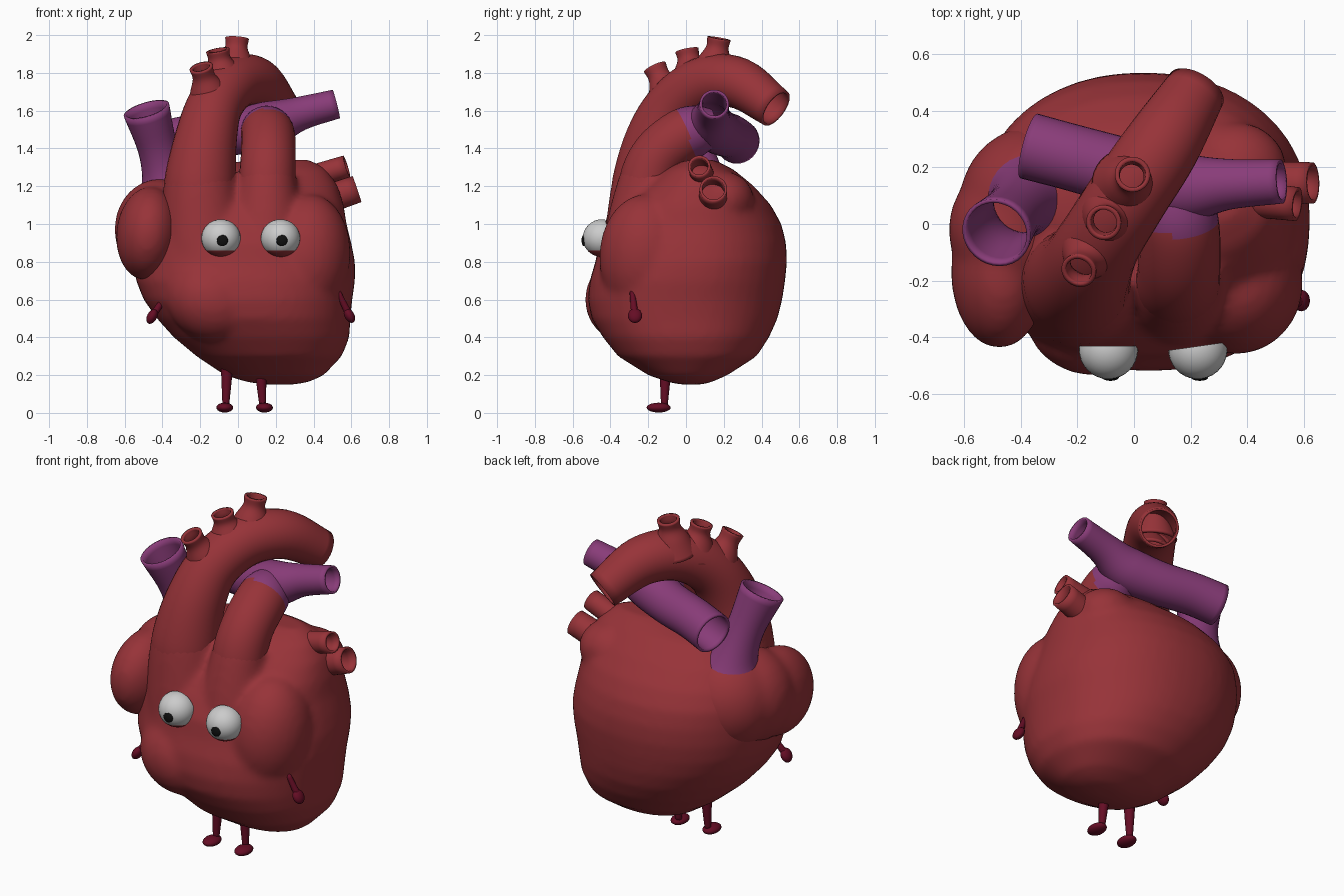
import bpy, bmesh
from math import sin, cos, pi, copysign
from mathutils import Vector, Matrix

if "Cube" in bpy.data.objects:
    bpy.data.objects.remove(bpy.data.objects["Cube"])


def material(name, rgb):
    m = bpy.data.materials.new(name)
    m.diffuse_color = (*rgb, 1)
    m.use_nodes = True
    m.node_tree.nodes["Principled BSDF"].inputs["Base Color"].default_value = m.diffuse_color
    return m


RED = material("red", (0.31, 0.033, 0.04))
PURPLE = material("purple", (0.25, 0.045, 0.19))
DARK = material("dark_red", (0.13, 0.004, 0.018))
WHITE = material("white", (0.8, 0.8, 0.8))
BLACK = material("black", (0.005, 0.005, 0.005))


def finish(name, bm, *mats):
    me = bpy.data.meshes.new(name)
    for f in bm.faces:
        f.smooth = True
    bm.to_mesh(me)
    bm.free()
    for m in mats:
        me.materials.append(m)
    ob = bpy.data.objects.new(name, me)
    bpy.context.collection.objects.link(ob)
    return ob


def bridge(bm, rings, caps):
    n = len(rings[0])
    for a, b in zip(rings, rings[1:]):
        for i in range(n):
            j = (i + 1) % n
            bm.faces.new((a[i], a[j], b[j], b[i]))
    if caps:
        bm.faces.new(rings[0][::-1])
        bm.faces.new(rings[-1])


def spline(pts, steps=6):
    """Smooth curve through points, each (x, y, z, radius)."""
    p = [Vector(q) for q in pts]
    p = [2 * p[0] - p[1]] + p + [2 * p[-1] - p[-2]]
    out = []
    for a, b, c, d in zip(p, p[1:], p[2:], p[3:]):
        for k in range(steps):
            t = k / steps
            out.append(0.5 * (2 * b + (c - a) * t + (2 * a - 5 * b + 4 * c - d) * t * t
                              + (3 * b - a - 3 * c + d) * t ** 3))
    return out + [p[-2]]


def add_tube(bm, pts, caps, sides=32):
    path = spline(pts)
    pos = [q.to_3d() for q in path]
    n = Vector((0.31, 0.9, 0.2))
    rings = []
    for i, c in enumerate(pos):
        t = (pos[min(i + 1, len(pos) - 1)] - pos[max(i - 1, 0)]).normalized()
        n = (n - t * n.dot(t)).normalized()
        b = t.cross(n)
        rings.append([bm.verts.new(c + path[i][3] * (cos(a) * n + sin(a) * b))
                      for a in (2 * pi * k / sides for k in range(sides))])
    bridge(bm, rings, caps)


def vessel(name, mat, pts, wall=0.014):
    bm = bmesh.new()
    add_tube(bm, pts, False)
    ob = finish(name, bm, mat)
    if wall:
        s = ob.modifiers.new("wall", "SOLIDIFY")
        s.thickness, s.offset = wall, -1
    bpy.context.view_layer.objects.active = ob
    ob.select_set(True)
    bpy.ops.object.shade_smooth_by_angle(angle=0.8)
    ob.select_set(False)
    return ob


def add_ball(bm, centre, radii, turn=0.0, axis="Y", seg=32):
    m = Matrix.Translation(centre) @ Matrix.Rotation(turn, 4, axis) @ Matrix.Diagonal((*radii, 1))
    bmesh.ops.create_uvsphere(bm, u_segments=seg, v_segments=seg // 2, radius=1, matrix=m)


def fuse(ob, voxel, rounds):
    r = ob.modifiers.new("fuse", "REMESH")
    r.mode, r.voxel_size, r.use_smooth_shade = "VOXEL", voxel, True
    s = ob.modifiers.new("soften", "SMOOTH")
    s.factor, s.iterations = 0.5, rounds


# Heart muscle: lofted sections (z, left, right, front, back)
SECTIONS = [
    (0.15, 0.14, 0.30, -0.03, 0.09), (0.165, 0.04, 0.38, -0.1, 0.14),
    (0.2, -0.07, 0.455, -0.2, 0.22),
    (0.3, -0.22, 0.55, -0.36, 0.375), (0.4, -0.34, 0.59, -0.44, 0.44),
    (0.5, -0.43, 0.595, -0.50, 0.485), (0.6, -0.50, 0.605, -0.52, 0.51),
    (0.7, -0.54, 0.62, -0.51, 0.525), (0.8, -0.55, 0.62, -0.48, 0.535),
    (0.9, -0.55, 0.6, -0.46, 0.53), (1.0, -0.54, 0.575, -0.41, 0.505),
    (1.1, -0.5, 0.56, -0.34, 0.45), (1.2, -0.42, 0.53, -0.23, 0.36),
    (1.29, -0.28, 0.47, -0.12, 0.25), (1.34, 0.08, 0.38, 0.0, 0.15)]
bm = bmesh.new()
rings = []
for z, l, r, f, b in SECTIONS:
    ring = []
    for k in range(48):
        c, s = cos(2 * pi * k / 48), sin(2 * pi * k / 48)
        e = 0.93 if s > 0 else 0.87
        ring.append(bm.verts.new(((l + r) / 2 + (r - l) / 2 * copysign(abs(c) ** e, c),
                                  (f + b) / 2 + (b - f) / 2 * copysign(abs(s) ** e, s), z)))
    rings.append(ring)
bridge(bm, rings, True)
# Bulges of the right ventricle, left auricle and left atrium
add_ball(bm, (-0.14, -0.32, 0.6), (0.25, 0.215, 0.22), 0.5)
add_ball(bm, (0.36, -0.21, 0.82), (0.235, 0.25, 0.34), 0.1)
add_ball(bm, (0.36, 0.19, 1.13), (0.18, 0.17, 0.15))
# Flared roots of the two great arteries
add_tube(bm, [(-0.17, -0.2, 0.75, 0.25), (-0.19, -0.2, 1.0, 0.225),
              (-0.2, -0.2, 1.2, 0.195), (-0.19, -0.18, 1.3, 0.175)], True)
add_tube(bm, [(0.15, -0.24, 0.75, 0.22), (0.15, -0.23, 1.0, 0.19),
              (0.155, -0.21, 1.2, 0.155), (0.16, -0.18, 1.28, 0.145)], True)
fuse(finish("heart_muscle", bm, RED), 0.02, 9)

# Right atrium
bm = bmesh.new()
add_ball(bm, (-0.475, -0.17, 0.95), (0.17, 0.27, 0.25), 0.1)
add_ball(bm, (-0.415, -0.02, 0.97), (0.24, 0.25, 0.27))
add_ball(bm, (-0.34, 0.08, 0.97), (0.275, 0.27, 0.29))
fuse(finish("right_atrium", bm, RED), 0.02, 12)

# Aorta with its arch and three flared branches
vessel("aorta", RED, [
    (-0.2, -0.21, 1.05, 0.185), (-0.2, -0.2, 1.22, 0.19), (-0.17, -0.155, 1.45, 0.165),
    (-0.12, -0.06, 1.63, 0.147), (-0.02, 0.1, 1.745, 0.142), (0.10, 0.28, 1.745, 0.135),
    (0.22, 0.475, 1.612, 0.108)])
for i, (a, b) in enumerate([((-0.14, -0.07, 1.63), (-0.195, -0.165, 1.83)),
                            ((-0.075, 0.04, 1.74), (-0.107, 0.005, 1.92)),
                            ((-0.02, 0.14, 1.78), (-0.005, 0.175, 1.983))]):
    a, b = Vector(a), Vector(b)
    vessel(f"aorta_branch_{i + 1}", RED, [
        (*a, 0.13), (*a.lerp(b, 0.45), 0.09), (*a.lerp(b, 0.75), 0.06), (*b, 0.063)], 0.016)

# Pulmonary trunk: red below, purple where it turns back
trunk = vessel("pulmonary_trunk", RED, [
    (0.155, -0.22, 1.0, 0.155), (0.155, -0.205, 1.22, 0.15), (0.16, -0.145, 1.36, 0.145),
    (0.16, -0.03, 1.46, 0.143), (0.15, 0.06, 1.495, 0.135), (0.14, 0.15, 1.51, 0.1)], 0)
trunk.data.materials.append(PURPLE)
for f in trunk.data.polygons:
    f.material_index = int(f.center.y > -0.04 + 0.39 * (1.6 - f.center.z))
vessel("pulmonary_artery", PURPLE, [
    (-0.37, 0.275, 1.435, 0.118), (-0.22, 0.235, 1.465, 0.117), (-0.02, 0.18, 1.485, 0.12),
    (0.16, 0.13, 1.525, 0.125), (0.33, 0.14, 1.585, 0.09), (0.52, 0.15, 1.635, 0.078)])

# Upper vena cava
vessel("vena_cava", PURPLE, [
    (-0.36, 0.09, 1.12, 0.2), (-0.385, 0.08, 1.24, 0.128),
    (-0.425, 0.04, 1.4, 0.105), (-0.485, -0.03, 1.605, 0.125)])

# Pulmonary veins
vessel("upper_pulmonary_vein", RED, [(0.3, 0.1, 1.22, 0.065), (0.575, 0.07, 1.305, 0.06)])
vessel("lower_pulmonary_vein", RED, [(0.35, 0.14, 1.09, 0.08), (0.63, 0.145, 1.185, 0.073)])

# Eyes: half balls with red lower lids, and pupils
for side, x, turn in (("left", -0.09, 0.0), ("right", 0.225, 0.14)):
    bm = bmesh.new()
    add_ball(bm, (0, 0, 0), (0.104, 0.104, 0.1))
    for co, no, cut in (((0, 0.012, 0), (0, 1, 0), True), ((0, 0, -0.065), (0, 0, 1), False)):
        bmesh.ops.bisect_plane(bm, geom=bm.verts[:] + bm.edges[:] + bm.faces[:],
                               plane_co=co, plane_no=no, clear_outer=cut)
    for f in bm.faces:
        f.material_index = int(f.calc_center_median().z < -0.065)
    eye = finish(side + "_eye", bm, WHITE, RED)
    eye.location, eye.rotation_euler.z = (x, -0.443, 0.925), turn
    bm = bmesh.new()
    add_ball(bm, (x + 0.007, -0.541, 0.913), (0.03, 0.012, 0.03), seg=20)
    finish(side + "_pupil", bm, BLACK)

# Arms with round hands
for side, a, b in (("left", (-0.36, -0.26, 0.65), (-0.455, -0.3, 0.51)),
                   ("right", (0.53, -0.285, 0.64), (0.59, -0.27, 0.515))):
    bm = bmesh.new()
    add_tube(bm, [(*a, 0.014), (*b, 0.02)], True, 16)
    add_ball(bm, b, (0.026, 0.038, 0.042), 0.5 if side == "left" else -0.5, seg=20)
    finish(side + "_arm", bm, DARK)

# Legs with flat feet
for side, x, out in (("left", -0.06, -0.01), ("right", 0.122, 0.018)):
    bm = bmesh.new()
    add_tube(bm, [(x, -0.11, 0.32, 0.034), (x, -0.11, 0.2, 0.029), (x + out / 2, -0.115, 0.03, 0.017)], True, 16)
    add_ball(bm, (x + out, -0.145, 0.028), (0.045, 0.064, 0.026), seg=20)
    finish(side + "_leg", bm, DARK)
